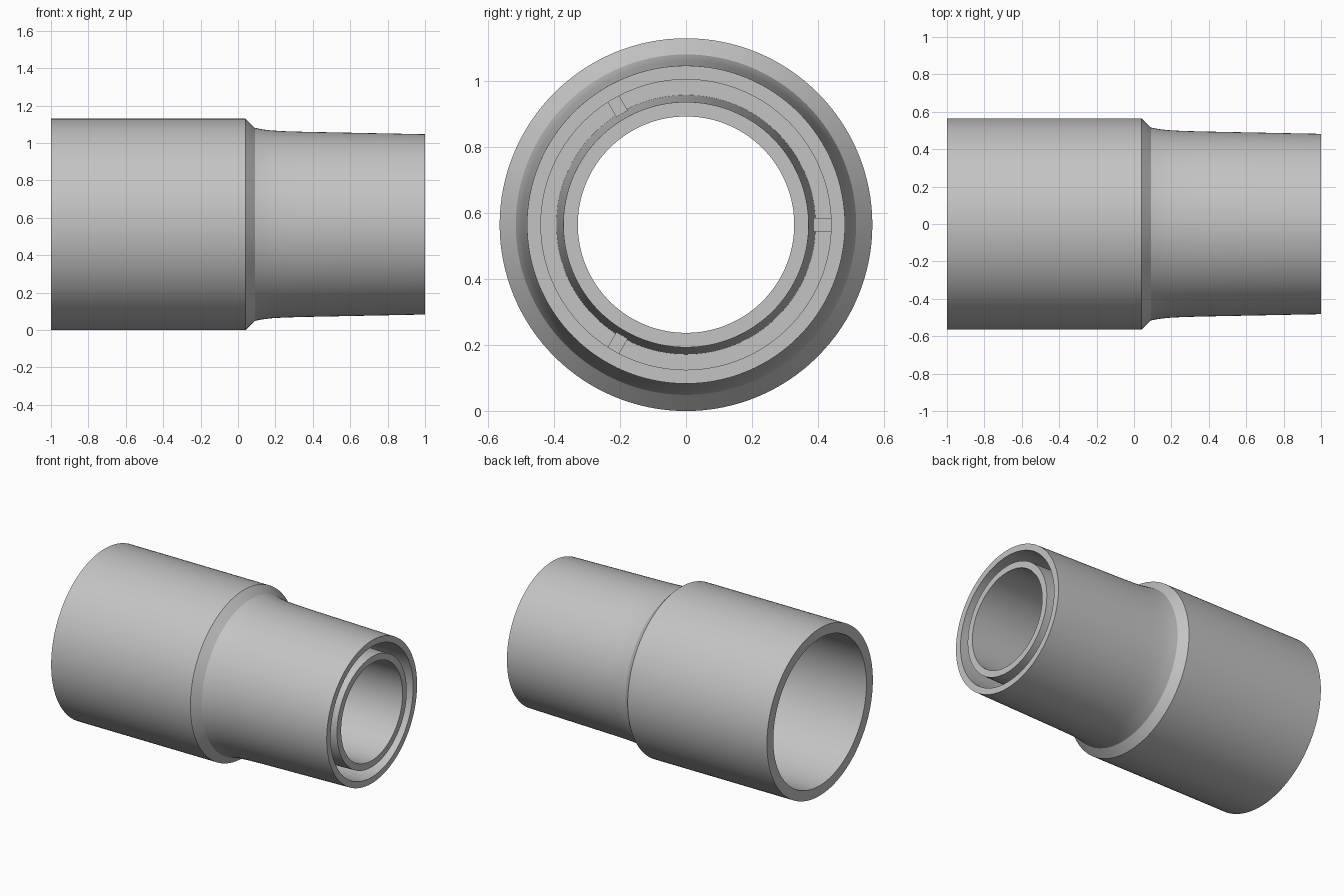
import bpy
import bmesh
from math import radians, tau
from mathutils import Matrix, Vector

if "Cube" in bpy.data.objects:
    bpy.data.objects.remove(bpy.data.objects["Cube"], do_unlink=True)

AXIS_Z = 0.565
SEGMENTS = 128
centre = Vector((0, 0, AXIS_Z))

grey = bpy.data.materials.new("grey_plastic")
grey.use_nodes = True
grey.diffuse_color = (0.55, 0.55, 0.55, 1)
grey.node_tree.nodes["Principled BSDF"].inputs["Base Color"].default_value = grey.diffuse_color


def add_object(name, bm):
    bmesh.ops.recalc_face_normals(bm, faces=bm.faces)
    mesh = bpy.data.meshes.new(name)
    bm.to_mesh(mesh)
    bm.free()
    mesh.materials.append(grey)
    obj = bpy.data.objects.new(name, mesh)
    bpy.context.collection.objects.link(obj)
    return obj


def lathe(name, profile):
    """Spin a closed (x, radius) profile around the x axis."""
    bm = bmesh.new()
    verts = [bm.verts.new((x, r, AXIS_Z)) for x, r in profile]
    edges = [bm.edges.new((v, verts[i - 1])) for i, v in enumerate(verts)]
    bmesh.ops.spin(bm, geom=verts + edges, cent=centre, axis=(1, 0, 0),
                   angle=tau, steps=SEGMENTS, use_merge=True)
    bmesh.ops.remove_doubles(bm, verts=bm.verts, dist=0.0001)
    obj = add_object(name, bm)
    bpy.ops.object.select_all(action="DESELECT")
    obj.select_set(True)
    bpy.context.view_layer.objects.active = obj
    bpy.ops.object.shade_smooth_by_angle(angle=radians(25))


# Stepped adapter: wide socket, chamfered shoulder, tapered double-walled spigot
outer_wall = [(-1, 0.565), (0.04, 0.565), (0.09, 0.516), (0.13, 0.508),
              (0.18, 0.502), (0.25, 0.498), (0.35, 0.495), (1, 0.482)]
groove = [(1, 0.44), (0.09, 0.44), (0.09, 0.393), (1, 0.372)]
bore_and_socket = [(1, 0.328), (0, 0.328), (0, 0.497), (-1, 0.497)]
lathe("adapter_body", outer_wall + groove + bore_and_socket)

# Three ribs bridging the bottom of the groove
for i in range(3):
    bm = bmesh.new()
    bmesh.ops.create_cube(bm, size=1)
    bmesh.ops.scale(bm, vec=(0.23, 0.065, 0.04), verts=bm.verts)
    bmesh.ops.translate(bm, vec=(0.185, 0.413, 0), verts=bm.verts)
    bmesh.ops.transform(bm, verts=bm.verts,
                        matrix=Matrix.Translation(centre) @ Matrix.Rotation(i * tau / 3, 4, "X"))
    add_object(f"groove_rib_{i + 1}", bm)
